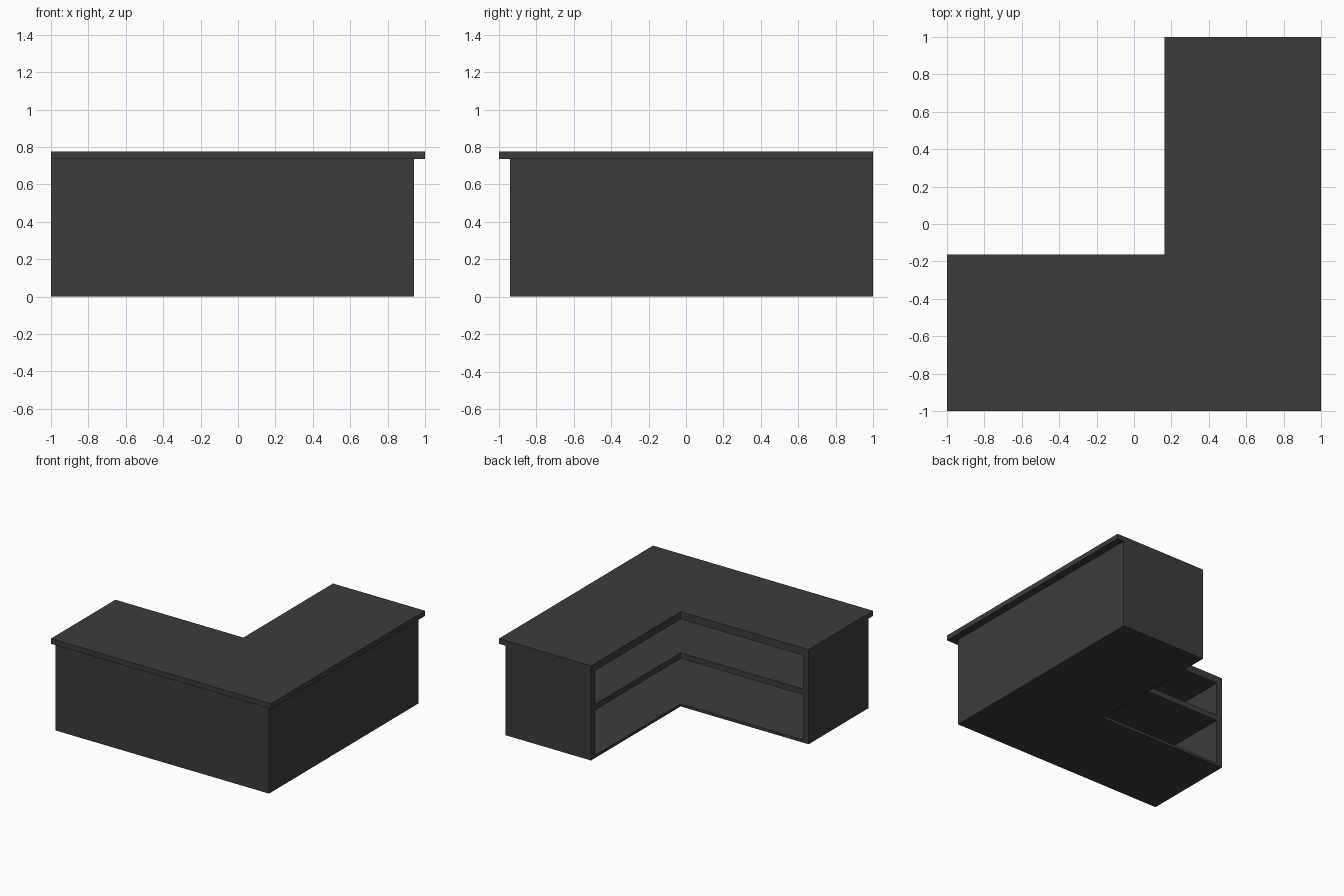
import bpy
import bmesh

cube = bpy.data.objects.get("Cube")
if cube:
    bpy.data.objects.remove(cube)

charcoal = bpy.data.materials.new("charcoal_grey")
charcoal.use_nodes = True
colour = (0.045, 0.045, 0.045, 1)
charcoal.diffuse_color = colour
bsdf = next(n for n in charcoal.node_tree.nodes if n.type == "BSDF_PRINCIPLED")
bsdf.inputs["Base Color"].default_value = colour

INNER = 0.163    # inner corner of the L
END = 1.0        # free ends of both wings
BODY = 0.94      # outer faces below the counter overhang
PANEL = 0.05     # wall thickness


def prism(name, outline, bottom, top):
    """Extrude a flat outline from bottom to top."""
    bm = bmesh.new()
    face = bm.faces.new([bm.verts.new((x, y, bottom)) for x, y in outline])
    result = bmesh.ops.extrude_face_region(bm, geom=[face])
    verts = [v for v in result["geom"] if isinstance(v, bmesh.types.BMVert)]
    bmesh.ops.translate(bm, verts=verts, vec=(0, 0, top - bottom))
    bmesh.ops.recalc_face_normals(bm, faces=bm.faces)
    mesh = bpy.data.meshes.new(name)
    bm.to_mesh(mesh)
    bm.free()
    mesh.materials.append(charcoal)
    obj = bpy.data.objects.new(name, mesh)
    bpy.context.collection.objects.link(obj)
    return obj


def mirrored(half):
    """Complete half an outline across the diagonal of the L."""
    return half + [(-y, -x) for x, y in reversed(half)]


def l_shape(outer, end):
    """L outline with the given outer faces and wing ends."""
    half = [(outer, end), (INNER, end)]
    return [(outer, -outer)] + half + [(INNER, -INNER)] + [
        (-y, -x) for x, y in reversed(half)]


# Outer walls with the two end panels, open towards the inside of the L
inside, inner_end = BODY - PANEL, END - PANEL
walls = mirrored([(BODY, -BODY), (BODY, END), (INNER, END),
                  (INNER, inner_end), (inside, inner_end), (inside, -inside)])
# The diagonal corners map to themselves, so drop the repeats
walls = list(dict.fromkeys(walls))
prism("cabinet_walls", walls, 0, 0.735)

# Overhanging worktop
prism("countertop", l_shape(END, END), 0.735, 0.777)

# Horizontal panels between the end panels
for name, bottom, top in (("floor_panel", 0, 0.022),
                          ("middle_shelf", 0.393, 0.44),
                          ("top_panel", 0.717, 0.735)):
    prism(name, l_shape(inside, inner_end), bottom, top)
